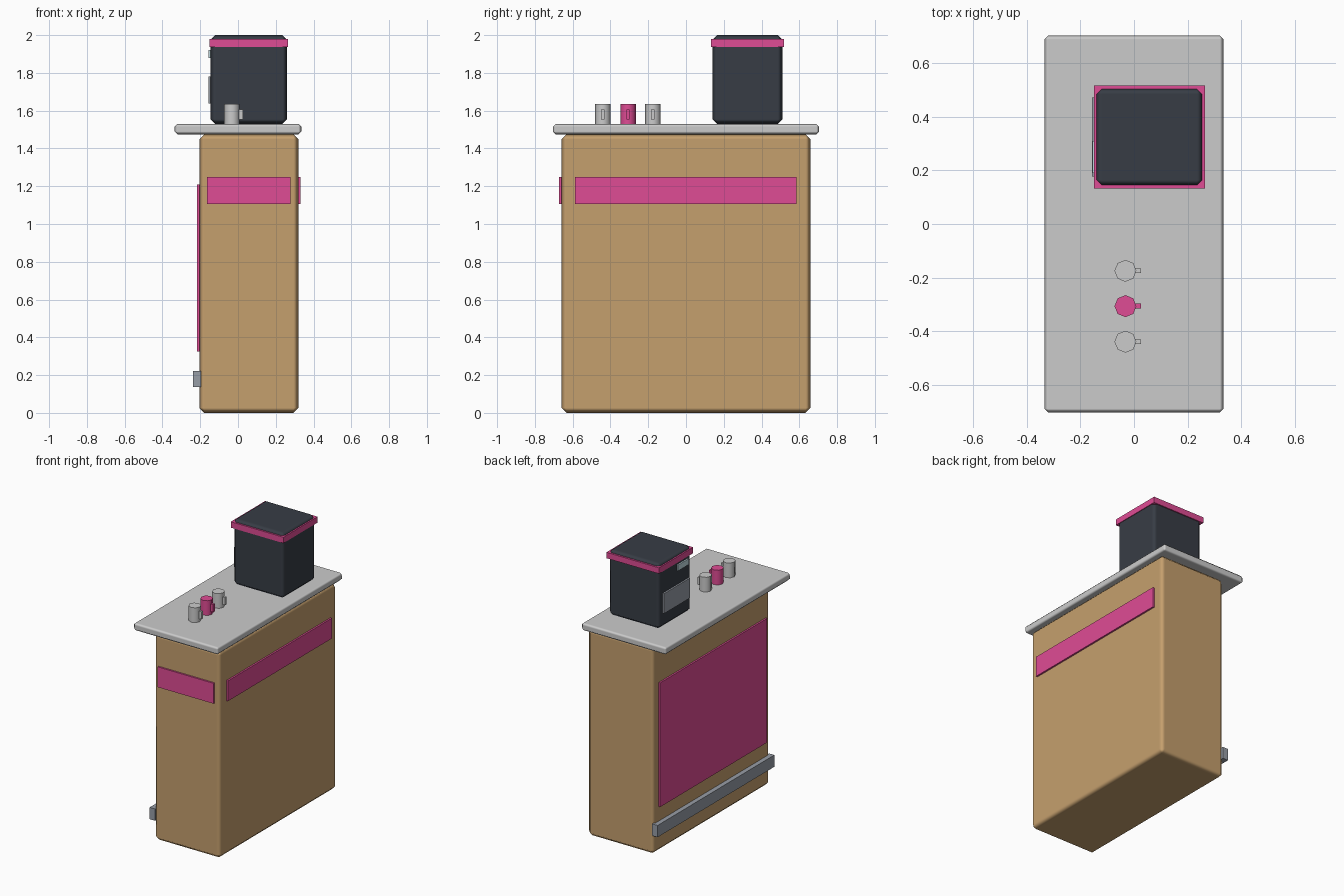
import bpy

if "Cube" in bpy.data.objects:
    bpy.data.objects.remove(bpy.data.objects["Cube"])


def material(name, rgb):
    m = bpy.data.materials.new(name)
    m.diffuse_color = [(c / 255) ** 2.2 for c in rgb] + [1]
    m.use_nodes = True
    m.node_tree.nodes["Principled BSDF"].inputs["Base Color"].default_value = m.diffuse_color
    return m


TAN = material("tan", (196, 158, 109))
PINK = material("pink", (222, 77, 147))
DARK = material("charcoal", (58, 63, 71))
STEEL = material("steel", (150, 156, 165))
GLASS = material("pale_glass", (190, 215, 222))


def box(name, xr, yr, zr, mat=None, bevel=0):
    """Box from axis ranges, optionally with softly shaded chamfers."""
    ranges = (xr, yr, zr)
    bpy.ops.mesh.primitive_cube_add(size=1, location=[(a + b) / 2 for a, b in ranges])
    o = bpy.context.object
    o.name = name
    o.scale = [b - a for a, b in ranges]
    bpy.ops.object.transform_apply(location=False, rotation=False, scale=True)
    if mat:
        o.data.materials.append(mat)
    if bevel:
        bpy.ops.object.shade_smooth()
        mod = o.modifiers.new("chamfer", "BEVEL")
        mod.width = bevel
        mod.segments = 1
        mod.harden_normals = True
    return o


# Counter cabinet and worktop
box("cabinet", (-0.205, 0.32), (-0.66, 0.66), (0, 1.475), TAN, 0.027)
box("worktop", (-0.335, 0.335), (-0.705, 0.705), (1.475, 1.53), None, 0.015)

# Cabinet trim panels
box("front_stripe", (-0.163, 0.278), (-0.672, -0.65), (1.105, 1.25), PINK)
box("side_stripe", (0.31, 0.332), (-0.588, 0.585), (1.105, 1.25), PINK)
box("staff_side_panel", (-0.217, -0.195), (-0.605, 0.6), (0.325, 1.21), PINK)
box("kick_rail", (-0.238, -0.195), (-0.655, 0.66), (0.138, 0.222), STEEL)

# Machine on the worktop
box("machine_body", (-0.145, 0.26), (0.14, 0.51), (1.53, 2.0), DARK, 0.025)
box("machine_band", (-0.15, 0.265), (0.133, 0.518), (1.938, 1.98), PINK)
box("machine_tray", (-0.157, -0.135), (0.178, 0.473), (1.638, 1.78), STEEL)
box("machine_display", (-0.155, -0.135), (0.19, 0.31), (1.88, 1.922), GLASS)

# Row of three mugs with handles
for i, (y, mat) in enumerate([(-0.44, None), (-0.307, PINK), (-0.175, None)], 1):
    bpy.ops.mesh.primitive_cylinder_add(vertices=8, radius=0.041, depth=0.107,
                                        location=(-0.032, y, 1.5815))
    mug = bpy.context.object
    mug.name = f"mug_{i}"
    if mat:
        mug.data.materials.append(mat)
    bpy.ops.object.shade_smooth_by_angle(angle=0.87)
    box(f"mug_handle_{i}", (0.0, 0.026), (y - 0.009, y + 0.009), (1.553, 1.607), mat)
